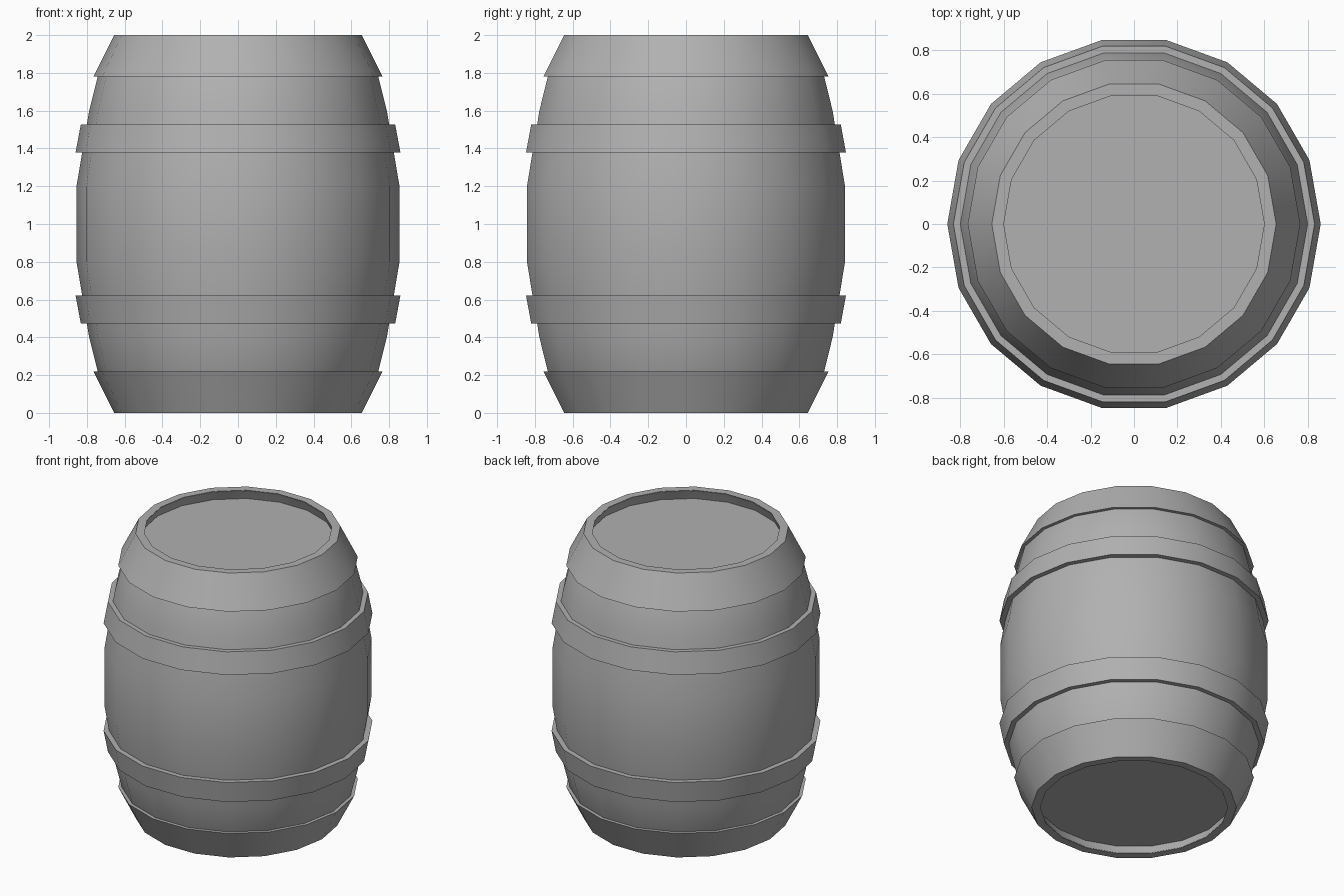
import bpy, bmesh
from math import cos, sin, tau

if "Cube" in bpy.data.objects:
    bpy.data.objects.remove(bpy.data.objects["Cube"])

SIDES = 18

# Dark grey finish shared by all parts
grey = bpy.data.materials.new("dark_grey")
grey.diffuse_color = (0.44, 0.44, 0.44, 1)
grey.use_nodes = True
grey.node_tree.nodes["Principled BSDF"].inputs["Base Color"].default_value = grey.diffuse_color


def lathe(name, profile, capped=False):
    """Revolve a (radius, z) section around z: a closed ring, or capped ends."""
    bm = bmesh.new()
    rings = [[bm.verts.new((r * cos(tau * i / SIDES), r * sin(tau * i / SIDES), z))
              for i in range(SIDES)] for r, z in profile]
    following = rings[1:] if capped else rings[1:] + rings[:1]
    for a, b in zip(rings, following):
        for i in range(SIDES):
            j = (i + 1) % SIDES
            bm.faces.new((a[i], a[j], b[j], b[i]))
    if capped:
        bm.faces.new(rings[0])
        bm.faces.new(rings[-1])
    bmesh.ops.recalc_face_normals(bm, faces=bm.faces)
    mesh = bpy.data.meshes.new(name)
    bm.to_mesh(mesh)
    bm.free()
    mesh.materials.append(grey)
    obj = bpy.data.objects.new(name, mesh)
    bpy.context.collection.objects.link(obj)
    bpy.ops.object.select_all(action='DESELECT')
    obj.select_set(True)
    bpy.context.view_layer.objects.active = obj
    bpy.ops.object.shade_smooth_by_angle(angle=0.524)


# Bulging stave wall with an inner surface
half = [(0.64, 0.004), (0.738, 0.2), (0.788, 0.4), (0.855, 0.8)]
outer = half + [(r, 2 - z) for r, z in reversed(half)]
inner = [(r - 0.055, z) for r, z in reversed(outer)]
inner[0], inner[-1] = (0.6, 1.996), (0.6, 0.004)
lathe("stave_wall", outer + inner)

# Hoops and recessed heads, mirrored between the lower and upper half
end_hoop = [(0.655, 0), (0.766, 0.22), (0.72, 0.22), (0.6, 0)]
belly_hoop = [(0.832, 0.472), (0.86, 0.622), (0.81, 0.622), (0.785, 0.472)]
head = [(0.625, 0.07), (0.625, 0.1)]
for label, section, capped in (("end_hoop", end_hoop, False),
                               ("belly_hoop", belly_hoop, False),
                               ("head", head, True)):
    lathe("lower_" + label, section, capped)
    lathe("upper_" + label, [(r, 2 - z) for r, z in section], capped)
